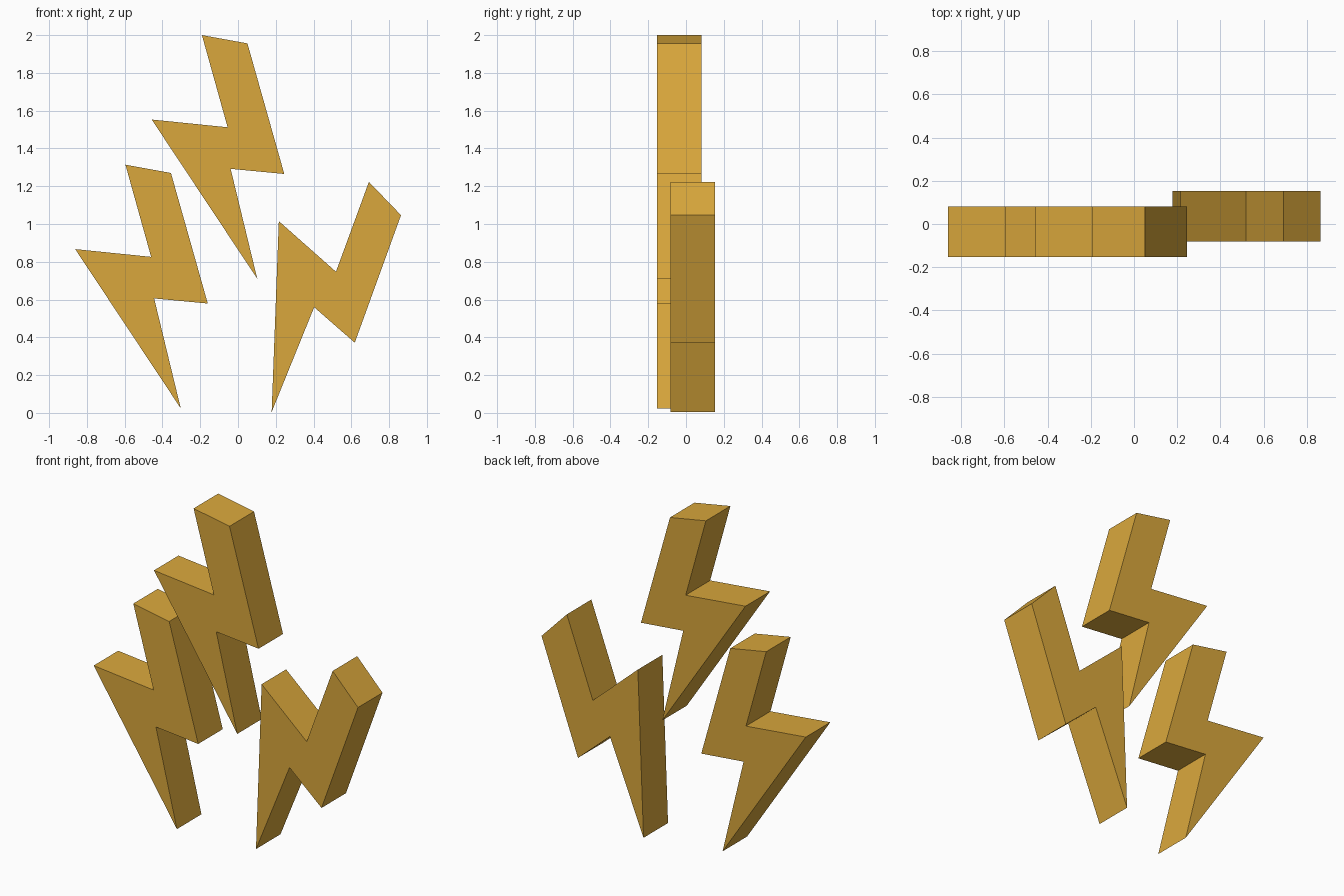
import bpy, bmesh, math
from mathutils import Matrix

if "Cube" in bpy.data.objects:
    bpy.data.objects.remove(bpy.data.objects["Cube"])

# Lightning bolt outline, relative to its top left corner (x, z)
BOLT = [(0, 0), (0.241, -0.044), (0.436, -0.735), (0.152, -0.708),
        (0.293, -1.29), (-0.266, -0.447), (0.136, -0.488)]
DEPTH = 0.235

gold = bpy.data.materials.new("gold")
gold.diffuse_color = (0.70, 0.39, 0.045, 1)
gold.use_nodes = True
gold.node_tree.nodes["Principled BSDF"].inputs["Base Color"].default_value = gold.diffuse_color


def make_bolt(name, x, z, y_front, turn=0.0):
    """Extrude the outline backwards from y_front, turned in the front plane."""
    bm = bmesh.new()
    face = bm.faces.new([bm.verts.new((px, 0, pz)) for px, pz in BOLT])
    ext = bmesh.ops.extrude_face_region(bm, geom=[face], use_keep_orig=True)
    back = [g for g in ext["geom"] if isinstance(g, bmesh.types.BMVert)]
    bmesh.ops.translate(bm, verts=back, vec=(0, DEPTH, 0))
    bmesh.ops.recalc_face_normals(bm, faces=bm.faces)
    place = Matrix.Translation((x, y_front, z)) @ Matrix.Rotation(math.radians(turn), 4, "Y")
    bmesh.ops.transform(bm, matrix=place, verts=bm.verts)
    mesh = bpy.data.meshes.new(name)
    bm.to_mesh(mesh)
    bm.free()
    mesh.materials.append(gold)
    bpy.context.collection.objects.link(bpy.data.objects.new(name, mesh))


# Two parallel bolts in front, one tilted bolt set further back
make_bolt("top_bolt", -0.191, 2.0, -0.153)
make_bolt("left_bolt", -0.596, 1.314, -0.153)
make_bolt("right_bolt", 0.693, 1.223, -0.082, turn=35.7)
